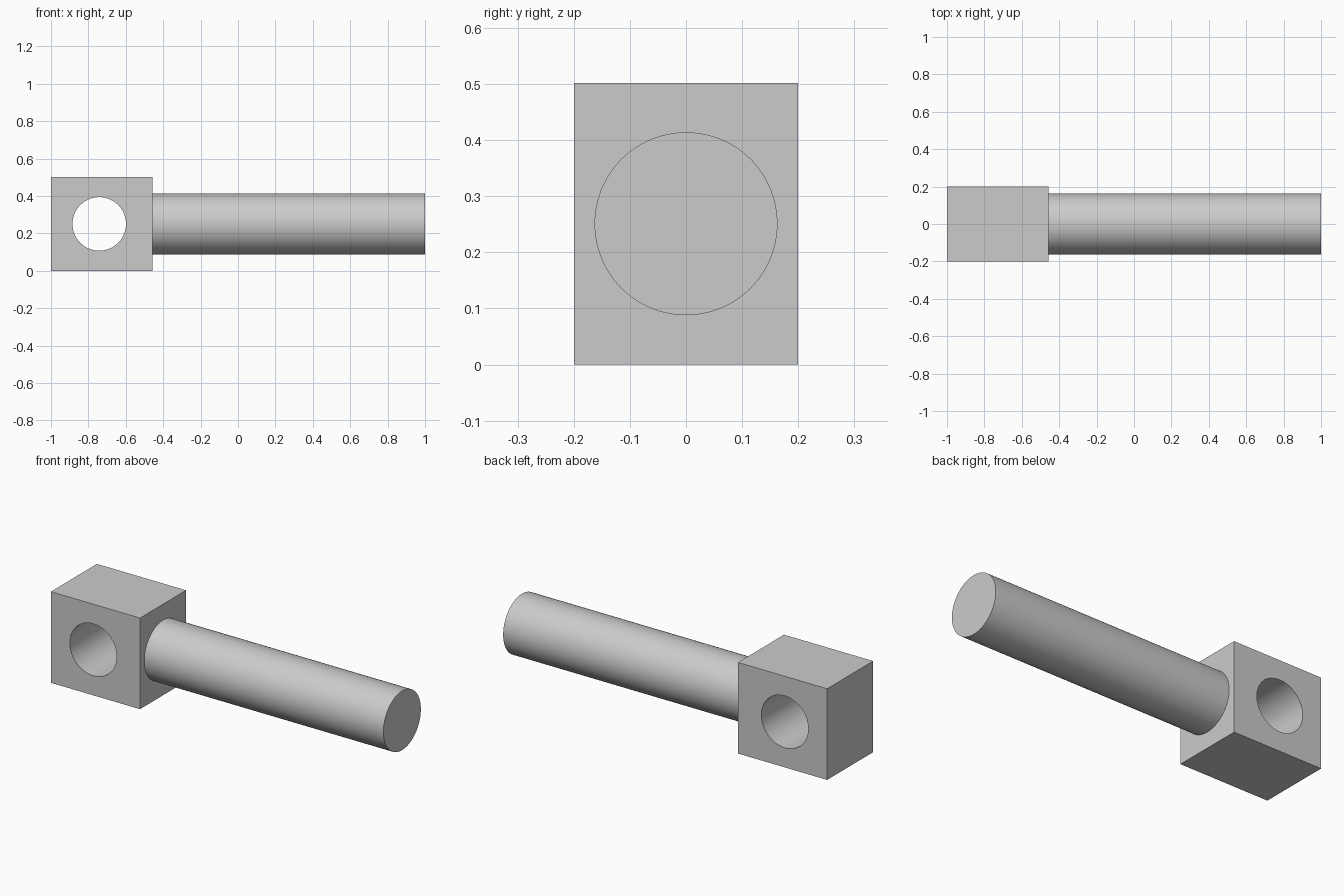
import bpy
import math

default = bpy.data.objects.get("Cube")
if default:
    bpy.data.objects.remove(default, do_unlink=True)

HEIGHT, DEPTH = 0.502, 0.4
LEFT, SHOULDER, RIGHT = -1.0, -0.457, 1.0
MID = HEIGHT / 2

grey = bpy.data.materials.new("plain grey")
grey.use_nodes = True
colour = (0.6, 0.6, 0.6, 1)
grey.diffuse_color = colour
grey.node_tree.nodes["Principled BSDF"].inputs["Base Color"].default_value = colour


def cylinder(name, radius, length, location, rotation):
    bpy.ops.mesh.primitive_cylinder_add(vertices=96, radius=radius, depth=length,
                                        location=location, rotation=rotation)
    obj = bpy.context.object
    obj.name = name
    obj.data.materials.append(grey)
    return obj


def smooth(obj):
    bpy.ops.object.select_all(action='DESELECT')
    obj.select_set(True)
    bpy.context.view_layer.objects.active = obj
    bpy.ops.object.shade_smooth_by_angle(angle=math.radians(30))


# Rectangular end block
bpy.ops.mesh.primitive_cube_add(size=1, location=((LEFT + SHOULDER) / 2, 0, MID))
block = bpy.context.object
block.name = "end_block"
block.scale = (SHOULDER - LEFT, DEPTH, HEIGHT)
bpy.ops.object.transform_apply(location=False, rotation=False, scale=True)
block.data.materials.append(grey)

# Cross hole through the block, front to back
cutter = cylinder("hole_cutter", 0.143, DEPTH * 2, (-0.742, 0, MID), (math.pi / 2, 0, 0))
cutter.hide_render = True
cut = block.modifiers.new("cross_hole", 'BOOLEAN')
cut.operation = 'DIFFERENCE'
cut.solver = 'EXACT'
cut.object = cutter
bpy.context.view_layer.objects.active = block
bpy.ops.object.modifier_apply(modifier=cut.name)
bpy.data.objects.remove(cutter, do_unlink=True)
smooth(block)

# Round shank, seated slightly into the block
start = SHOULDER - 0.01
shank = cylinder("shank", 0.163, RIGHT - start, ((RIGHT + start) / 2, 0, MID), (0, math.pi / 2, 0))
smooth(shank)
